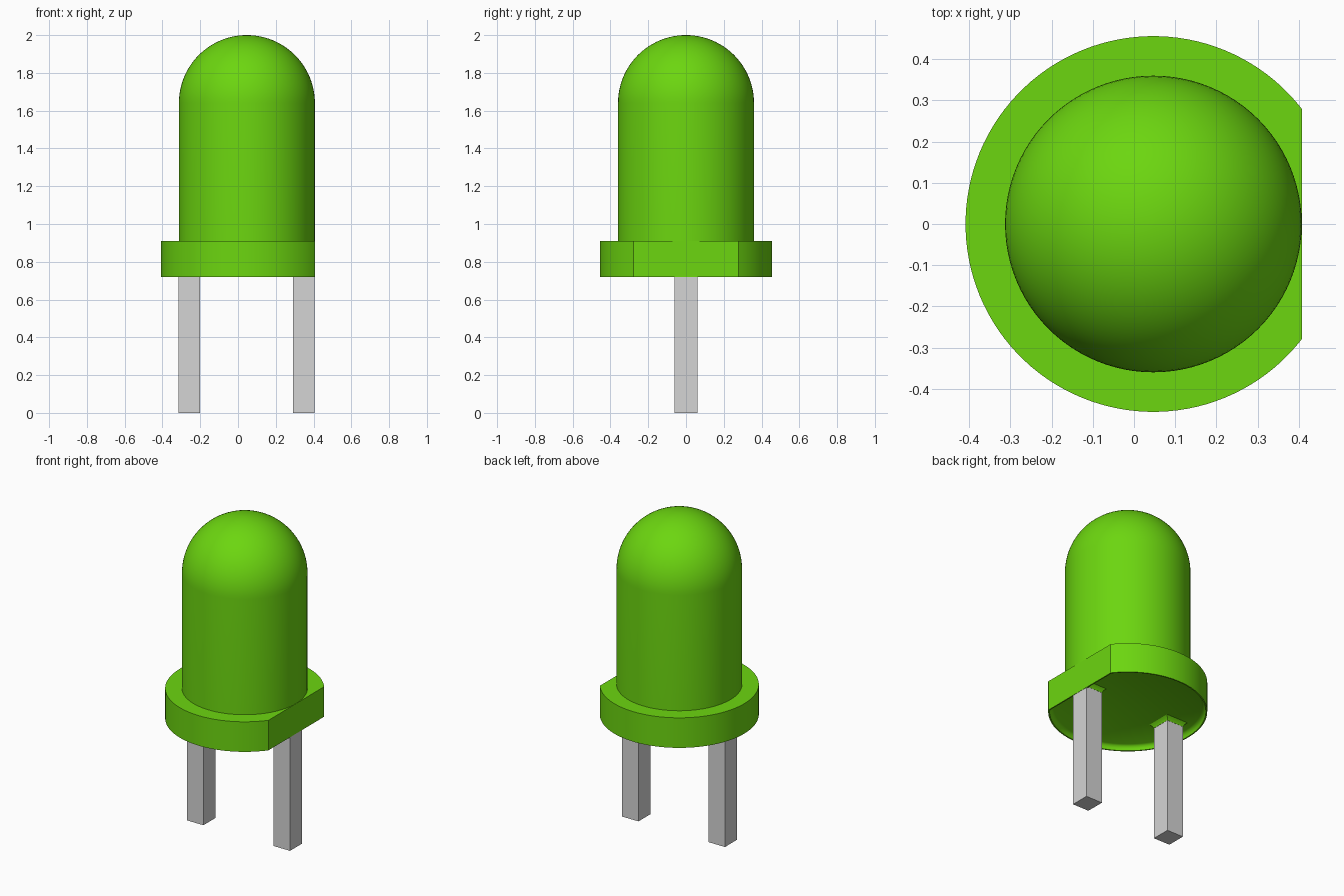
import bpy, bmesh, math

old = bpy.data.objects.get("Cube")
if old:
    bpy.data.objects.remove(old, do_unlink=True)

CX = 0.047          # axis of the round parts
FLAT = 0.361        # distance from axis to the flat on the flange


def material(name, rgb):
    m = bpy.data.materials.new(name)
    m.use_nodes = True
    m.diffuse_color = (*rgb, 1)
    m.node_tree.nodes["Principled BSDF"].inputs["Base Color"].default_value = (*rgb, 1)
    return m


green = material("green plastic", (0.15, 0.672, 0.005))
metal = material("grey metal", (0.66, 0.66, 0.66))


def circle(r, n=96):
    return [(r * math.cos(2 * math.pi * i / n), r * math.sin(2 * math.pi * i / n))
            for i in range(n)]


def flat_circle(r, flat, n=96):
    """Circle cut off by a straight edge at x = flat."""
    a = math.acos(flat / r)
    return [(r * math.cos(a + (2 * math.pi - 2 * a) * i / (n - 1)),
             r * math.sin(a + (2 * math.pi - 2 * a) * i / (n - 1))) for i in range(n)]


def rectangle(hx, hy):
    return [(hx, hy), (-hx, hy), (-hx, -hy), (hx, -hy)]


def loft(name, sections, mat, x=0.0, cap_start=True, cap_end=True, smooth=True):
    """Skin a stack of (outline, z) sections."""
    bm = bmesh.new()
    rings = [[bm.verts.new((px, py, z)) for px, py in pts] for pts, z in sections]
    for a, b in zip(rings, rings[1:]):
        for i in range(len(a)):
            j = (i + 1) % len(a)
            bm.faces.new((a[i], a[j], b[j], b[i]))
    if cap_start:
        bm.faces.new(rings[0][::-1])
    if cap_end:
        bm.faces.new(rings[-1])
    bmesh.ops.recalc_face_normals(bm, faces=bm.faces)
    me = bpy.data.meshes.new(name)
    bm.to_mesh(me)
    bm.free()
    me.materials.append(mat)
    ob = bpy.data.objects.new(name, me)
    bpy.context.collection.objects.link(ob)
    ob.location.x = x
    if smooth:
        bpy.ops.object.select_all(action='DESELECT')
        ob.select_set(True)
        bpy.context.view_layer.objects.active = ob
        bpy.ops.object.shade_smooth_by_angle(angle=math.radians(35))
    return ob


# Lens: cylinder with a hemispherical dome
R, DOME = 0.36, 1.64
lens = [(circle(R), 0.86)]
for k in range(24):
    t = math.pi / 2 * k / 24
    lens.append((circle(R * math.cos(t)), DOME + R * math.sin(t)))
lens.append((circle(0.004), DOME + R))
loft("lens", lens, green, CX)

# Flange: flat-sided disc, with a shallow dished recess underneath
TOP, BOTTOM, CEILING = 0.91, 0.72, 0.752
flange = [(flat_circle(0.456, FLAT), TOP), (flat_circle(0.456, FLAT), BOTTOM)]
for inset, z in ((0.008, BOTTOM), (0.011, 0.733), (0.018, 0.745), (0.03, CEILING)):
    flange.append((flat_circle(0.456 - inset, FLAT - inset), z))
loft("flange", flange, green, CX)

# Leads, each with a small fillet where it enters the recess
HX, HY = 0.0575, 0.06
for name, x in (("left", 0.3485), ("right", -0.2575)):
    loft(name + "_lead", [(rectangle(HX, HY), 0), (rectangle(HX, HY), 0.80)],
         metal, x, smooth=False)
    # on the flat side the fillet stays inside the flange edge
    fillet = []
    for g, z in ((0.022, CEILING + 0.002), (0.008, 0.743), (0.001, 0.728)):
        hi = min(HX + g, FLAT + CX - 0.001 - x)
        fillet.append(([(hi, HY + g), (-HX - g, HY + g),
                        (-HX - g, -HY - g), (hi, -HY - g)], z))
    loft(name + "_lead_fillet", fillet, green, x)
